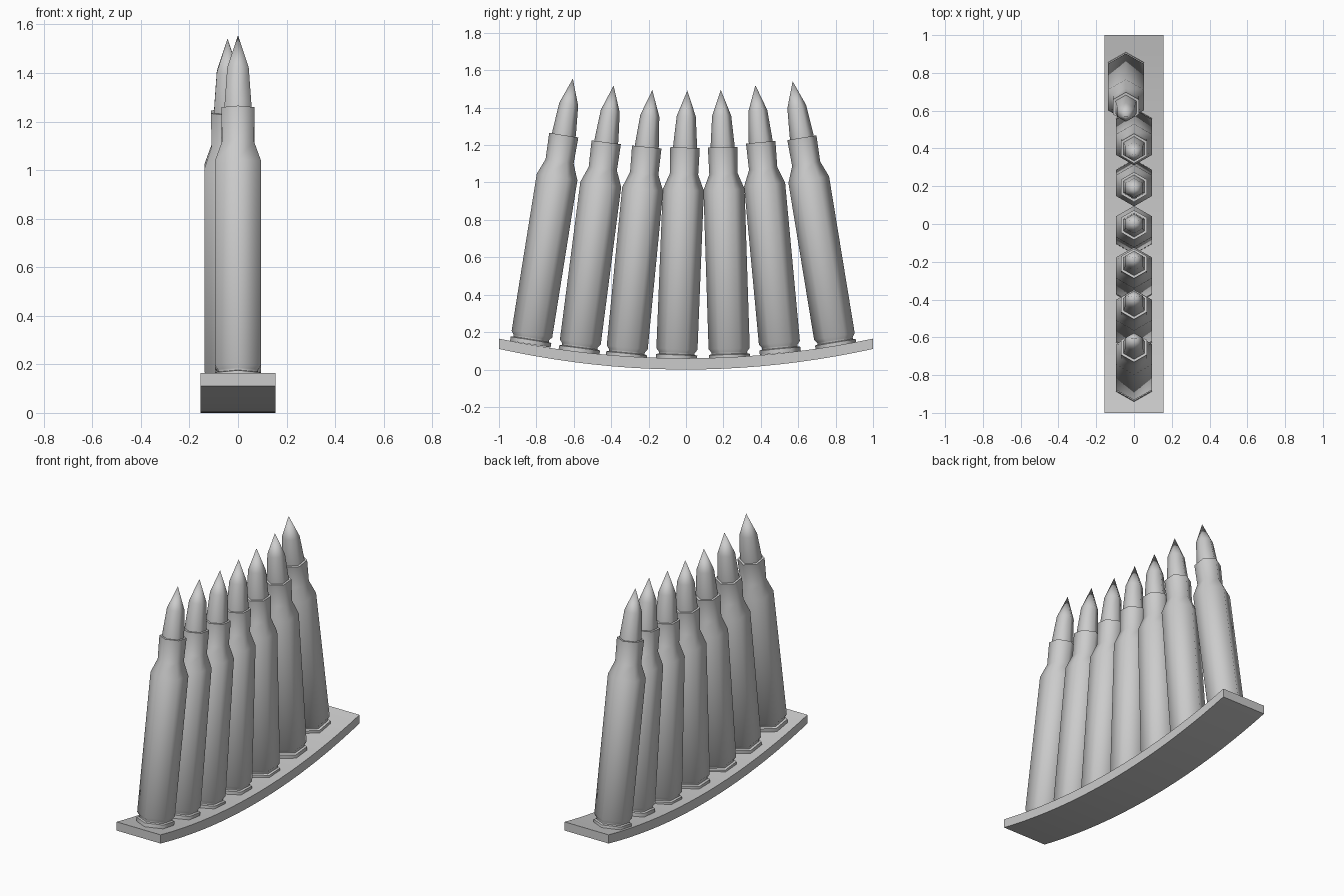
import bpy, bmesh, math
from mathutils import Vector

if "Cube" in bpy.data.objects:
    bpy.data.objects.remove(bpy.data.objects["Cube"])


def add_object(name, mesh, loc=(0, 0, 0), rot=(0, 0, 0)):
    ob = bpy.data.objects.new(name, mesh)
    ob.location, ob.rotation_euler = loc, rot
    bpy.context.collection.objects.link(ob)
    return ob


def shade(ob, angle):
    bpy.ops.object.select_all(action='DESELECT')
    ob.select_set(True)
    bpy.context.view_layer.objects.active = ob
    bpy.ops.object.shade_smooth_by_angle(angle=math.radians(angle))


def lathe_mesh(name, profile, sides=6):
    """Spin a (radius, height) profile into a solid with corners on +y and -y."""
    bm = bmesh.new()
    verts = [bm.verts.new((0, r, z)) for r, z in profile]
    edges = [bm.edges.new(pair) for pair in zip(verts, verts[1:])]
    bmesh.ops.spin(bm, geom=verts + edges, cent=(0, 0, 0), axis=(0, 0, 1),
                   angle=math.tau, steps=sides)
    bmesh.ops.remove_doubles(bm, verts=bm.verts, dist=1e-4)
    bmesh.ops.recalc_face_normals(bm, faces=bm.faces)
    mesh = bpy.data.meshes.new(name)
    bm.to_mesh(mesh)
    bm.free()
    return mesh


# Curved clip strip: side profile extruded across x
bm = bmesh.new()
steps = 20
ys = [-1 + 2 * i / steps for i in range(steps + 1)]
outline = [(y, 0.11 * y * y) for y in ys] + [(y, 0.06 + 0.105 * y * y) for y in reversed(ys)]
face = bm.faces.new([bm.verts.new((-0.155, y, z)) for y, z in outline])
ext = bmesh.ops.extrude_face_region(bm, geom=[face])
bmesh.ops.translate(bm, vec=(0.31, 0, 0),
                    verts=[g for g in ext["geom"] if isinstance(g, bmesh.types.BMVert)])
bmesh.ops.recalc_face_normals(bm, faces=bm.faces)
strip_mesh = bpy.data.meshes.new("clip_strip")
bm.to_mesh(strip_mesh)
bm.free()
shade(add_object("clip_strip", strip_mesh), 30)

# Hexagonal cartridge: rim, groove, case, shoulder, neck, pointed tip
cartridge = lathe_mesh("cartridge", [
    (0, -0.015), (0.11, -0.015), (0.11, 0.008), (0.096, 0.012), (0.096, 0.022),
    (0.11, 0.04), (0.11, 0.89), (0.076, 0.975), (0.079, 1.117), (0.064, 1.117),
    (0.063, 1.14), (0.051, 1.285), (0, 1.423)])

# Fanned row: x offset, base (y, z) and tip (y, z) of each cartridge
row = [(0, (-0.83, 0.15), (-0.605, 1.555)),
       (0, (-0.57, 0.107), (-0.387, 1.52)),
       (0, (-0.318, 0.078), (-0.18, 1.495)),
       (0, (-0.05, 0.07), (0.007, 1.49)),
       (0, (0.232, 0.072), (0.186, 1.497)),
       (0, (0.503, 0.103), (0.371, 1.52)),
       (-0.043, (0.80, 0.137), (0.57, 1.542))]
for i, (x, base, tip) in enumerate(row, 1):
    lean = Vector(tip) - Vector(base)
    ob = add_object(f"cartridge_{i}", cartridge, (x, *base), (-math.atan2(lean.x, lean.y), 0, 0))
    if i == 1:
        shade(ob, 65)
